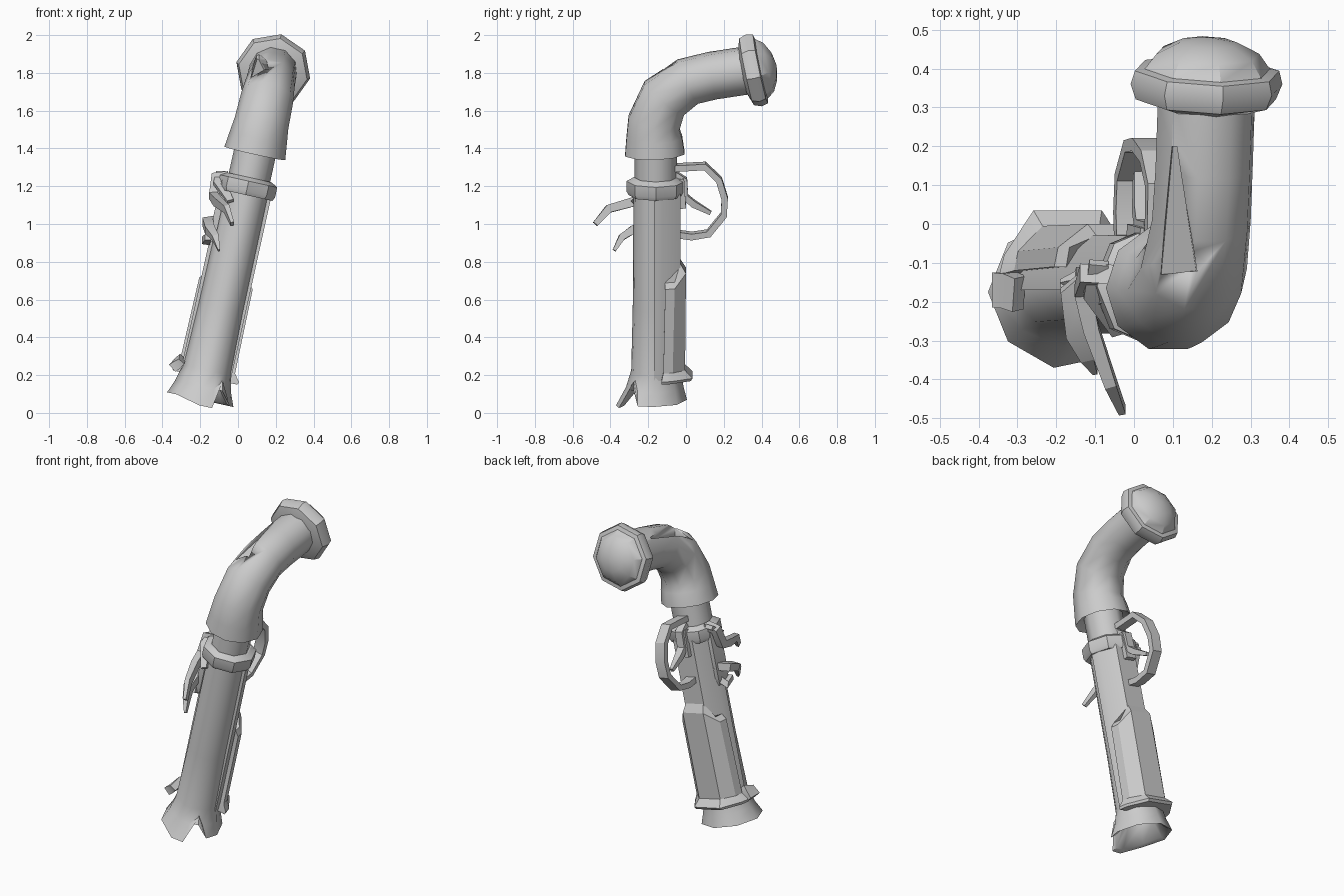
import bpy, bmesh
from math import radians, sin, cos
from mathutils import Vector, Matrix

if "Cube" in bpy.data.objects:
    bpy.data.objects.remove(bpy.data.objects["Cube"])

# One plain grey for the whole piece
grey = bpy.data.materials.new("plain_grey")
grey.use_nodes = True
grey.diffuse_color = (0.6, 0.6, 0.6, 1)
grey.node_tree.nodes["Principled BSDF"].inputs["Base Color"].default_value = (0.6, 0.6, 0.6, 1)

# Local frame: z runs along the barrel from the muzzle, leaning toward +x
LEAN = Matrix.Translation((-0.2, -0.16, 0.07)) @ Matrix.Rotation(radians(12.5), 4, "Y")
X = Vector((1, 0, 0))
OCTAGON = [45 * i for i in range(8)]


def loft(name, rings, angle=50, world=False):
    """Skin a list of equal-length rings and cap both ends."""
    bm = bmesh.new()
    loops = [[bm.verts.new(p) for p in ring] for ring in rings]
    n = len(loops[0])
    for a, b in zip(loops, loops[1:]):
        for i in range(n):
            j = (i + 1) % n
            bm.faces.new((a[i], a[j], b[j], b[i]))
    bm.faces.new(loops[0][::-1])
    bm.faces.new(loops[-1])
    bmesh.ops.remove_doubles(bm, verts=bm.verts, dist=0.0005)
    bmesh.ops.recalc_face_normals(bm, faces=bm.faces)
    if not world:
        bm.transform(LEAN)
    mesh = bpy.data.meshes.new(name)
    bm.to_mesh(mesh)
    bm.free()
    mesh.materials.append(grey)
    obj = bpy.data.objects.new(name, mesh)
    bpy.context.collection.objects.link(obj)
    bpy.ops.object.select_all(action="DESELECT")
    obj.select_set(True)
    bpy.context.view_layer.objects.active = obj
    bpy.ops.object.shade_smooth_by_angle(angle=radians(angle))
    return obj


def tangents(pts):
    last = len(pts) - 1
    return [(pts[min(i + 1, last)] - pts[max(i - 1, 0)]).normalized() for i in range(last + 1)]


def round_rings(path, angles, axis=None):
    """Round rings along (y, z, radius) stations."""
    centres = [Vector((0, y, z)) for y, z, r in path]
    rings = []
    for c, t, (y, z, r) in zip(centres, tangents(centres), path):
        side = (axis or t).cross(X)
        rings.append([c + X * r * cos(radians(a)) + side * r * sin(radians(a)) for a in angles])
    return rings


def strap(name, pts, widths, thick, world=False):
    """Flat bar swept along points; widths are measured across x."""
    pts = [Vector(p) for p in pts]
    rings = []
    for p, t, w in zip(pts, tangents(pts), widths):
        normal = t.cross(X).normalized()
        across = normal.cross(t) * w / 2
        n = normal * thick / 2 * min(1, w / max(widths) + 0.2)
        rings.append([p + across + n, p - across + n, p - across - n, p + across - n])
    return loft(name, rings, 25, world)


UP = Vector((0, 0, 1))

# Flared barrel with a hollow bore and a split in the lip
angles = OCTAGON[:7] + [293, 313, 333]
barrel = [(0, 0.3, 0.085), (0, 0.1, 0.1), (-0.01, 0.01, 0.155), (-0.015, 0, 0.18),
          (-0.005, 0.07, 0.152), (0, 0.16, 0.13), (0, 0.5, 0.122), (0, 1.15, 0.118)]
rings = round_rings(barrel, angles, UP)
for k in (2, 3):
    rings[k][8].z += 0.12
    rings[k][8].xy *= 0.78
    for i in (6, 7):
        rings[k][i].z -= 0.03
        rings[k][i].y -= 0.015
loft("barrel", rings)

# Collar and neck
loft("collar", round_rings([(0, 1.11, 0.125), (0, 1.11, 0.145), (0, 1.13, 0.155),
                            (0, 1.185, 0.155), (0, 1.205, 0.12)], OCTAGON, UP), 30)
loft("neck", round_rings([(0, 1.18, 0.112), (0, 1.4, 0.112)], OCTAGON, UP))

# Bent grip
grip_path = [(0, 1.36, 0.12), (-0.005, 1.335, 0.165), (-0.008, 1.42, 0.155), (-0.01, 1.5, 0.145),
             (0.045, 1.635, 0.14), (0.17, 1.725, 0.13), (0.3, 1.757, 0.128), (0.48, 1.785, 0.128)]
rings = round_rings(grip_path[1:], [36 * i for i in range(10)])
hollow = round_rings([grip_path[0]], [36 * i for i in range(10)], UP)
grip = loft("grip", [[p + UP * 0.01 for p in hollow[0]]] + rings)

# Long chip gouged out of the grip's upper side
cutter = loft("chip_cutter", [
    [(0.07, -0.13, 1.77), (0.16, -0.12, 1.77), (0.17, -0.13, 1.98), (0.05, -0.13, 1.98)],
    [(0.10, 0.20, 1.87), (0.11, 0.20, 1.87), (0.11, 0.20, 1.98), (0.09, 0.20, 1.98)]], 10, True)
cutter.hide_render = True
cutter.hide_viewport = True
chip = grip.modifiers.new("chip", "BOOLEAN")
chip.operation = "DIFFERENCE"
chip.solver = "EXACT"
chip.object = cutter

# Pommel: flat rim and dome, tipped with the grip
tip = Vector((0, 0.977, 0.21))
pommel = [(-0.055, 0.125), (-0.035, 0.185), (0.005, 0.2), (0.04, 0.19),
          (0.045, 0.165), (0.085, 0.135), (0.115, 0.075), (0.128, 0.0)]
loft("pommel", round_rings([(0.515 + t * tip.y, 1.785 + t * tip.z, r) for t, r in pommel],
                           OCTAGON, tip), 35)


# Stock shells along the back of the barrel
def shell_ring(z, half, inner, back, rise=0.0):
    return [(-half, inner, z), (-half * 0.93, inner + 0.05, z), (-half * 0.5, back, z + rise),
            (half * 0.5, back, z + rise), (half * 0.93, inner + 0.05, z), (half, inner, z)]


loft("stock", [shell_ring(0.13, 0.135, -0.01, 0.135), shell_ring(1.13, 0.135, -0.01, 0.13)], 30)
loft("fore_stock", [shell_ring(0.12, 0.175, 0.03, 0.185), shell_ring(0.135, 0.18, 0.03, 0.195),
                    shell_ring(0.175, 0.15, 0.04, 0.155), shell_ring(0.63, 0.145, 0.05, 0.16, 0.07),
                    shell_ring(0.66, 0.12, 0.05, 0.13, 0.09)], 30)
strap("stock_lip", [(-0.14, -0.02, 0.19), (-0.16, -0.01, 0.16), (-0.18, -0.01, 0.13)],
      [0.04, 0.05, 0.05], 0.09)

# Trigger guard and trigger
guard = [(0.08, 1.255), (0.26, 1.265), (0.335, 1.19), (0.365, 1.09), (0.36, 1.0),
         (0.28, 0.9), (0.19, 0.885), (0.09, 0.9)]
strap("trigger_guard", [(-0.01, y, z) for y, z in guard], [0.065] * len(guard), 0.034)
trigger = [(0.1, 1.22), (0.15, 1.19), (0.155, 1.1), (0.2, 1.06), (0.29, 1.01)]
strap("trigger", [(-0.01, y, z) for y, z in trigger], [0.05, 0.05, 0.05, 0.045, 0.02], 0.035)
strap("trigger_mount", [(-0.01, 0.12, 1.2), (-0.01, 0.13, 1.04)], [0.07, 0.07], 0.06)

# Lock on the right-hand side: plate, hammer and striker
strap("lock_plate", [(-0.125, 0, 0.83), (-0.125, 0, 0.88), (-0.125, 0, 1.12), (-0.125, 0, 1.18)],
      [0.02, 0.035, 0.035, 0.02], 0.1)
strap("hammer", [(-0.05, -0.13, 1.26), (-0.12, -0.13, 1.25), (-0.13, -0.17, 1.15),
                 (-0.11, -0.27, 1.12), (-0.06, -0.41, 1.08), (-0.03, -0.48, 1.0)],
      [0.04, 0.045, 0.045, 0.04, 0.03, 0.018], 0.05, True)
strap("hammer_spur", [(-0.09, -0.1, 1.27), (-0.1, -0.18, 1.22), (-0.04, -0.28, 1.12)],
      [0.05, 0.06, 0.035], 0.025, True)
strap("striker", [(-0.1, -0.13, 1.02), (-0.16, -0.18, 1.01), (-0.15, -0.28, 0.97),
                  (-0.12, -0.34, 0.93), (-0.1, -0.38, 0.86)],
      [0.05, 0.06, 0.05, 0.035, 0.012], 0.045, True)
strap("striker_foot", [(-0.1, -0.13, 0.95), (-0.17, -0.16, 0.91), (-0.16, -0.22, 0.93)],
      [0.05, 0.05, 0.03], 0.04, True)
